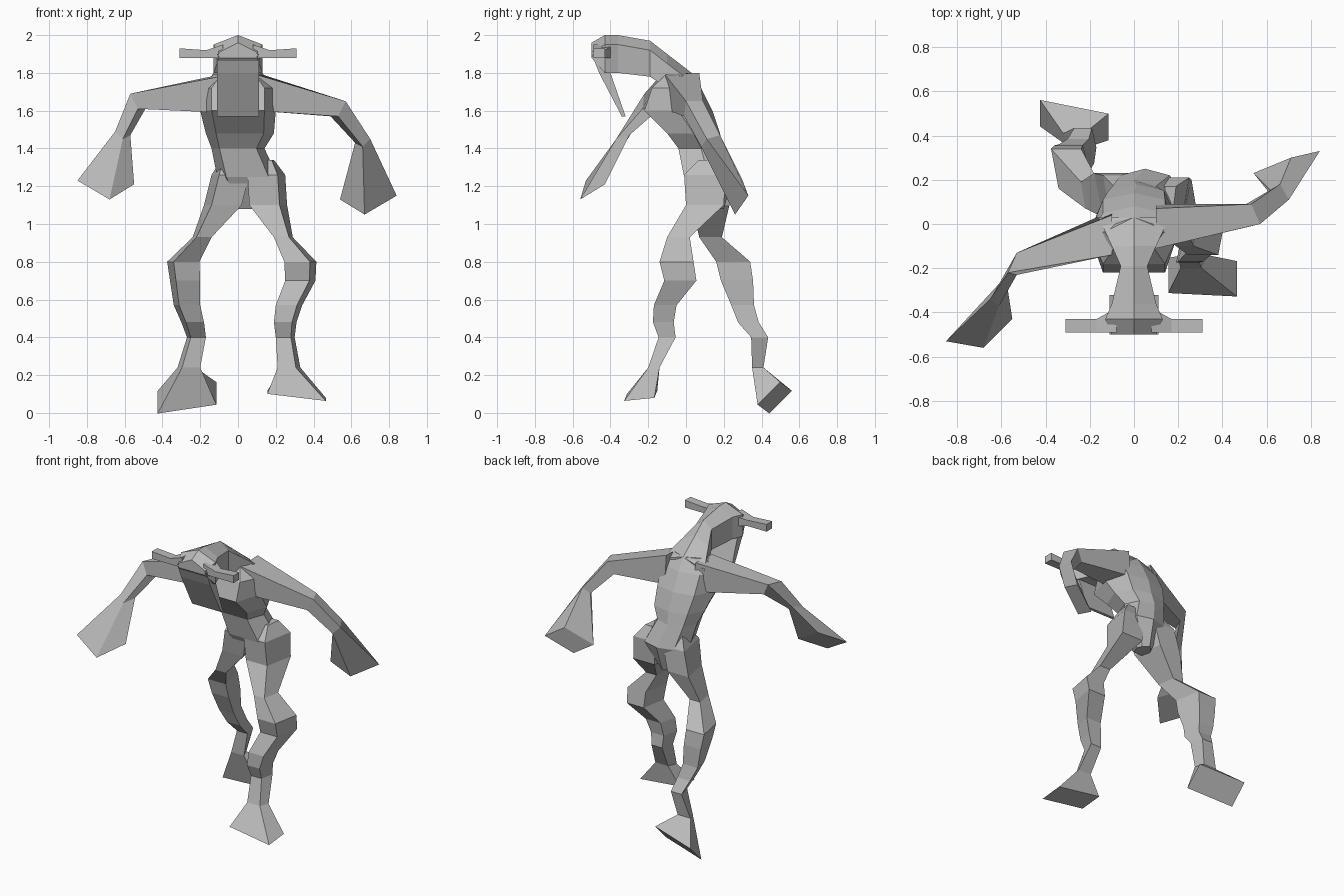
import bpy
import bmesh
from mathutils import Vector

if "Cube" in bpy.data.objects:
    bpy.data.objects.remove(bpy.data.objects["Cube"])

grey = bpy.data.materials.new("stone_grey")
grey.use_nodes = True
colour = (0.5, 0.5, 0.5, 1)
grey.diffuse_color = colour
grey.node_tree.nodes["Principled BSDF"].inputs["Base Color"].default_value = colour


def loft(name, rings):
    """Skin a list of equal-length point rings and cap both ends."""
    bm = bmesh.new()
    loops = [[bm.verts.new(point) for point in ring] for ring in rings]
    count = len(loops[0])
    for upper, lower in zip(loops, loops[1:]):
        for i in range(count):
            j = (i + 1) % count
            bm.faces.new((upper[i], upper[j], lower[j], lower[i]))
    bm.faces.new(loops[0])
    bm.faces.new(loops[-1])
    bmesh.ops.recalc_face_normals(bm, faces=bm.faces[:])
    mesh = bpy.data.meshes.new(name)
    bm.to_mesh(mesh)
    bm.free()
    mesh.materials.append(grey)
    bpy.context.collection.objects.link(bpy.data.objects.new(name, mesh))


def torso_ring(z, front, back, half, sway):
    """Seven-sided section with a ridge down the back."""
    middle = (front + back) / 2
    inner = half * 0.7
    flank = back - 0.03
    outline = ((-inner, front), (inner, front), (half, middle), (inner, flank),
               (0, back), (-inner, flank), (-half, middle))
    return [(x + sway, y, z) for x, y in outline]


def head_ring(y, half, low, top):
    """Box section with a low roof ridge."""
    eave = top - 0.05
    return [(-half, y, low), (half, y, low), (half, y, eave),
            (0, y, top), (-half, y, eave)]


def leg_ring(side, centre, z, width, depth):
    """Four-sided section whose front face is turned inward."""
    x, y = centre
    outer = side * width / 2
    turned = outer * 0.6
    front, back = y - depth / 2, y + depth / 2
    return [(x - outer, front, z), (x + turned, front, z),
            (x + outer, back, z), (x - turned, back, z)]


def sole_ring(side, centre, depth, yaw, roll, pitch):
    """Rectangular sole, turned by yaw and tilted by roll and pitch."""
    x, y, z = centre
    outer = side * 0.155
    corners = ((-outer, -depth), (outer, -depth), (outer, depth), (-outer, depth))
    return [(x + dx, y + dy + yaw * dx, z + roll * dx + pitch * dy) for dx, dy in corners]


def arm_ring(centre, outward, upward):
    """Four-cornered section spanned by two half diagonals."""
    centre, outward, upward = Vector(centre), Vector(outward), Vector(upward)
    return [centre + upward, centre + outward, centre - upward, centre - outward]


# Torso, from the neck base down to the crotch
loft("torso", [torso_ring(*ring) for ring in (
    (1.8, -0.1, 0.03, 0.12, 0),
    (1.72, -0.18, 0.08, 0.2, 0),
    (1.6, -0.22, 0.14, 0.2, 0),
    (1.48, -0.1, 0.18, 0.18, 0.01),
    (1.4, -0.04, 0.2, 0.14, 0),
    (1.25, -0.01, 0.25, 0.16, 0.05),
    (1.08, 0.08, 0.2, 0.05, 0.04))])

# Neck and head
loft("head", [head_ring(*ring) for ring in (
    (0.03, 0.16, 1.65, 1.8),
    (-0.1, 0.1, 1.72, 1.9),
    (-0.19, 0.06, 1.78, 1.97),
    (-0.36, 0.1, 1.8, 2),
    (-0.43, 0.13, 1.8, 2),
    (-0.5, 0.1, 1.88, 1.96))])

# Hanging face plate, thinning towards its lower edge
half = 0.11
loft("face_plate", [
    [(-half, front, z), (half, front, z), (half, back, z), (-half, back, z)]
    for front, back, z in ((-0.5, -0.4, 1.9), (-0.46, -0.4, 1.8), (-0.34, -0.32, 1.57))])

# Horns, flared where they leave the head
for side, name in ((1, "left_horn"), (-1, "right_horn")):
    loft(name, [
        [(side * x, -0.49, 1.88), (side * x, back, 1.88),
         (side * x, back, top), (side * x, -0.49, top)]
        for x, back, top in ((0.08, -0.38, 1.95), (0.17, -0.43, 1.92), (0.31, -0.43, 1.93))])

# Arms: shoulder, elbow, wrist and hand end, the left swung back
arms = {
    "left_arm": (1, ((0.1, -0.01, 1.7), (0.53, 0.04, 1.61),
                     (0.66, 0.13, 1.44), (0.69, 0.28, 1.14))),
    "right_arm": (-1, ((-0.1, -0.04, 1.69), (-0.53, -0.18, 1.65),
                       (-0.61, -0.32, 1.48), (-0.7, -0.48, 1.22))),
}
for name, (side, joints) in arms.items():
    diagonals = (((0, -0.1, 0.09), (0, 0.08, 0.1)),
                 ((side * 0.04, -0.04, 0.04), (0, 0.05, 0.04)),
                 ((side * 0.04, -0.02, 0.01), (0, 0.05, 0.03)),
                 ((side * 0.15, side * 0.05, 0.01), (side * 0.02, 0.05 - side * 0.03, 0.09)))
    loft(name, [arm_ring(joint, *pair) for joint, pair in zip(joints, diagonals)])

# Height, width and depth of both legs from hip to ankle
leg_levels = ((1.34, 0.06, 0.1), (1.26, 0.2, 0.22), (1.1, 0.2, 0.2),
              (0.93, 0.1, 0.12), (0.8, 0.17, 0.18), (0.7, 0.16, 0.17),
              (0.57, 0.14, 0.12), (0.48, 0.12, 0.11), (0.4, 0.1, 0.09),
              (0.24, 0.12, 0.06))

# Left leg steps forward, right leg trails with its heel raised
legs = {
    "left_leg": (1, ((0.16, 0.12), (0.15, 0.1), (0.16, 0.1),
                     (0.24, -0.04), (0.33, -0.05), (0.33, -0.03),
                     (0.27, -0.11), (0.25, -0.12), (0.25, -0.1), (0.27, -0.17)),
                 ((0.31, -0.24, 0.09), 0.08, -0.05, -0.12, 0.1)),
    "right_leg": (-1, ((-0.06, 0.12), (-0.04, 0.11), (-0.08, 0.13),
                       (-0.19, 0.13), (-0.29, 0.25), (-0.28, 0.27),
                       (-0.27, 0.3), (-0.24, 0.33), (-0.22, 0.39), (-0.26, 0.38)),
                  ((-0.27, 0.47, 0.08), 0.06, -0.2, 0.15, 1)),
}
for name, (side, path, sole) in legs.items():
    rings = [leg_ring(side, centre, *level) for centre, level in zip(path, leg_levels)]
    loft(name, rings + [sole_ring(side, *sole)])
